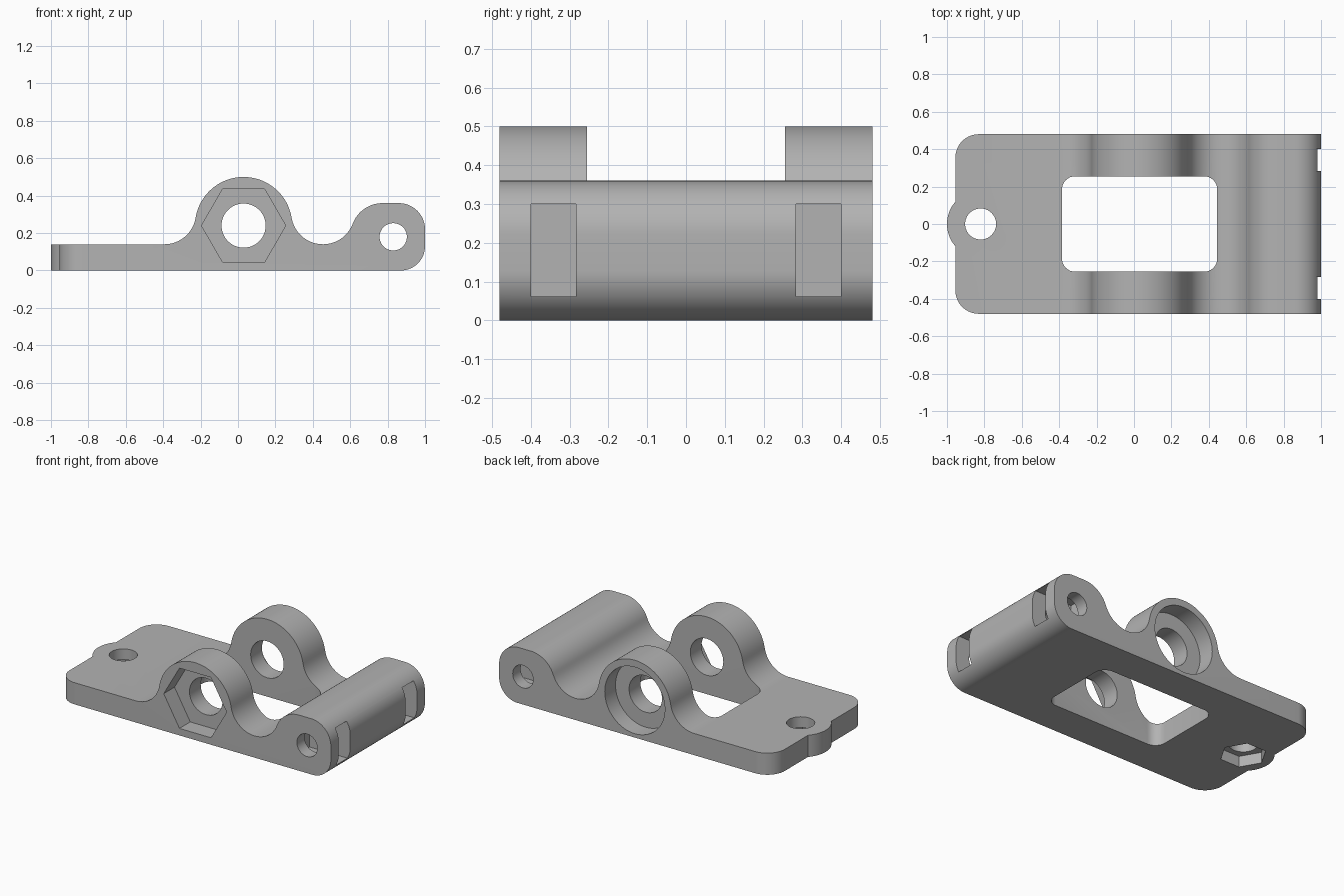
import bpy, bmesh
from math import sin, cos, radians, degrees, atan2, sqrt

cube = bpy.data.objects.get("Cube")
if cube:
    bpy.data.objects.remove(cube, do_unlink=True)

grey = bpy.data.materials.new("light grey plastic")
grey.use_nodes = True
COLOUR = (0.45, 0.45, 0.45, 1)
grey.diffuse_color = COLOUR
grey.node_tree.nodes["Principled BSDF"].inputs["Base Color"].default_value = COLOUR


def arc(cx, cy, r, start, end, steps=16):
    angles = [radians(start + (end - start) * i / steps) for i in range(steps + 1)]
    return [(cx + r * cos(a), cy + r * sin(a)) for a in angles]


def polygon(cx, cy, r, sides):
    return arc(cx, cy, r, 0, 360, sides)[:-1]


def rectangle(x0, x1, y0, y1, r):
    return (arc(x1 - r, y1 - r, r, 0, 90, 8) + arc(x0 + r, y1 - r, r, 90, 180, 8)
            + arc(x0 + r, y0 + r, r, 180, 270, 8) + arc(x1 - r, y0 + r, r, 270, 360, 8))


def prism(name, points, axis, low, high):
    """Extrude an outline along y (outline in xz) or z (outline in xy)."""
    bm = bmesh.new()
    place = (lambda p, d: (p[0], d, p[1])) if axis == "y" else (lambda p, d: (p[0], p[1], d))
    rings = [[bm.verts.new(place(p, d)) for p in points] for d in (low, high)]
    bm.faces.new(rings[0])
    bm.faces.new(rings[1])
    for i in range(len(points)):
        j = (i + 1) % len(points)
        bm.faces.new((rings[0][i], rings[0][j], rings[1][j], rings[1][i]))
    bmesh.ops.recalc_face_normals(bm, faces=bm.faces)
    mesh = bpy.data.meshes.new(name)
    bm.to_mesh(mesh)
    bm.free()
    mesh.materials.append(grey)
    obj = bpy.data.objects.new(name, mesh)
    bpy.context.collection.objects.link(obj)
    return obj


def combine(target, cutter, operation="DIFFERENCE"):
    cutter.hide_render = True
    mod = target.modifiers.new(cutter.name, "BOOLEAN")
    mod.operation, mod.solver, mod.object = operation, "EXACT", cutter
    bpy.context.view_layer.objects.active = target
    bpy.ops.object.modifier_apply(modifier=mod.name)
    bpy.data.objects.remove(cutter, do_unlink=True)


# Side profile: plate, round boss, valley and rounded hinge block, all tangent
PLATE, FILLET, BOSS, BLOCK = 0.14, 0.17, 0.26, 0.17
BX, BZ = 0.03, 0.24
fz = PLATE + FILLET
dx = sqrt((BOSS + FILLET) ** 2 - (fz - BZ) ** 2)
tilt = degrees(atan2(fz - BZ, dx))
block_z = 0.36 - BLOCK
block_dx = sqrt((FILLET + BLOCK) ** 2 - (fz - block_z) ** 2)
drop = degrees(atan2(fz - block_z, block_dx))
profile = [(-1.1, 0), (-1.1, PLATE)]
profile += arc(BX - dx, fz, FILLET, 270, 360 - tilt)
profile += arc(BX, BZ, BOSS, 180 - tilt, tilt, 40)[1:]
profile += arc(BX + dx, fz, FILLET, 180 + tilt, 360 - drop, 24)[1:]
profile += arc(BX + dx + block_dx, block_z, BLOCK, 180 - drop, 90)[1:]
profile += arc(0.86, 0.22, 0.14, 90, 0)
profile += arc(0.87, 0.13, 0.13, 0, -90)
bracket = prism("bracket_body", profile, "y", -0.6, 0.6)

# Plan outline: rounded corners and a small lug around the end hole
LUG = -0.82
outline = [(1.2, -0.48), (1.2, 0.48)]
outline += arc(-0.83, 0.355, 0.125, 90, 180)
outline += arc(LUG, 0, 0.18, 138.6, 221.4)
outline += arc(-0.83, -0.355, 0.125, 180, 270)
combine(bracket, prism("plan_outline", outline, "z", -0.2, 0.8), "INTERSECT")

# Central window
window = rectangle(-0.385, 0.445, -0.255, 0.255, 0.07)
combine(bracket, prism("window_cutter", window, "z", -0.2, 0.8))

# Boss bore, with hexagonal pocket at the front and round pocket at the back
combine(bracket, prism("bore_cutter", polygon(BX, BZ, 0.118, 48), "y", -0.7, 0.7))
combine(bracket, prism("hex_pocket_cutter", polygon(BX, BZ, 0.225, 6), "y", -0.7, -0.37))
combine(bracket, prism("round_pocket_cutter", polygon(BX, BZ, 0.215, 64), "y", 0.37, 0.7))

# Hinge hole and the two nut slots open at the end face
combine(bracket, prism("hinge_hole_cutter", polygon(0.83, 0.18, 0.073, 40), "y", -0.7, 0.7))
slot = [(0.71, 0.062), (1.2, 0.062), (1.2, 0.3), (0.71, 0.3)]
for low in (-0.4, 0.283):
    combine(bracket, prism("slot_cutter", slot, "y", low, low + 0.117))

# End hole with a hexagonal nut recess underneath
combine(bracket, prism("end_hole_cutter", polygon(LUG, 0, 0.083, 40), "z", -0.2, 0.5))
combine(bracket, prism("nut_recess_cutter", polygon(LUG, 0, 0.137, 6), "z", -0.2, 0.07))

# Smooth curved walls, keep crisp edges
bpy.ops.object.select_all(action="DESELECT")
bracket.select_set(True)
bpy.context.view_layer.objects.active = bracket
bpy.ops.object.shade_smooth_by_angle(angle=radians(25))
